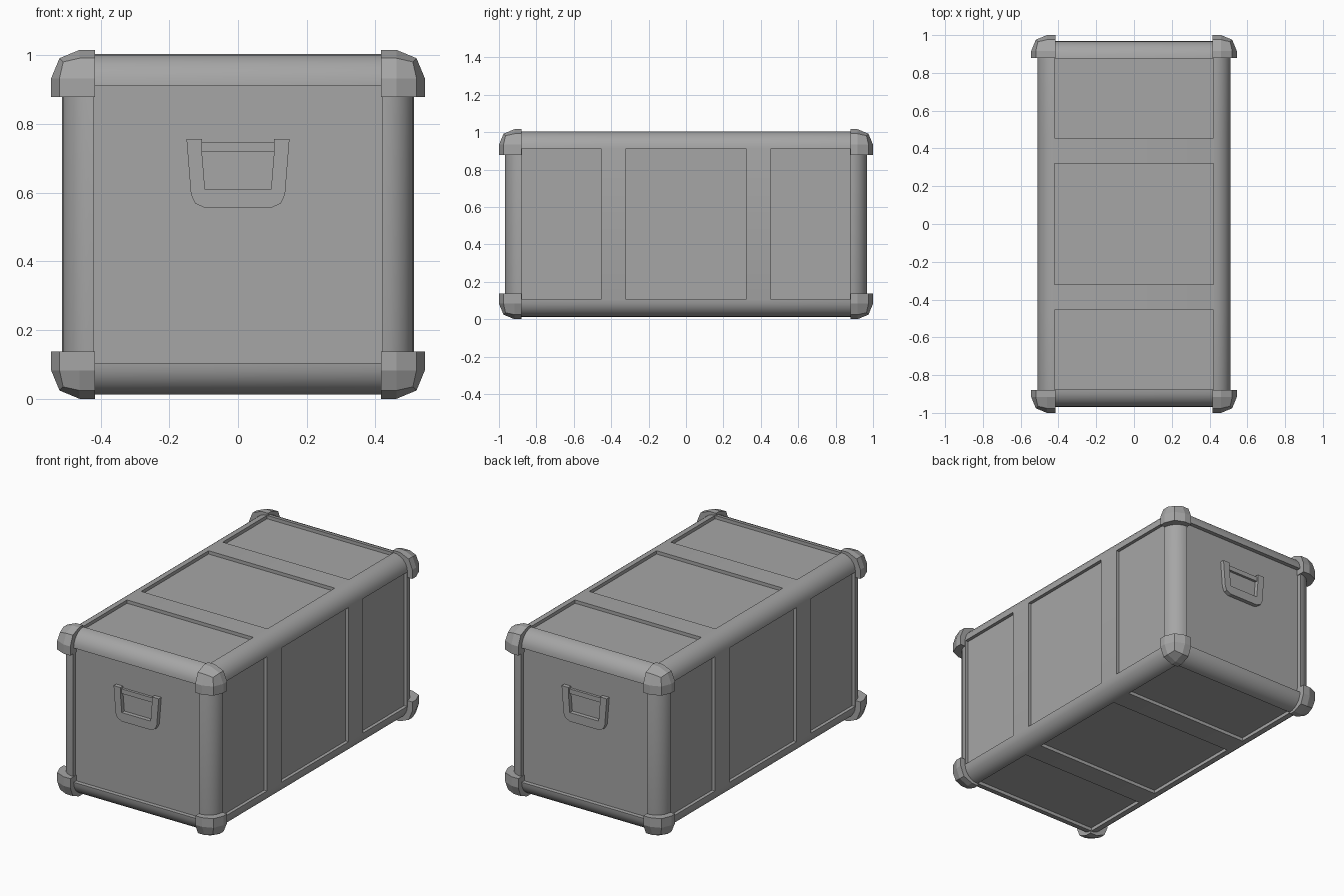
import bpy
import bmesh
from math import radians
from mathutils import Vector

MID = 0.508                      # height of the middle of the case
BODY = Vector((0.512, 0.968, 0.496))   # half sizes of the shell
CORNER_IN = Vector((0.416, 0.88, 0.37))
CORNER_OUT = Vector((0.544, 1.0, 0.508))

cube = bpy.data.objects.get("Cube")
if cube:
    bpy.data.objects.remove(cube)

grey = bpy.data.materials.new("case grey")
grey.use_nodes = True
grey.diffuse_color = (0.38, 0.38, 0.38, 1)
grey.node_tree.nodes["Principled BSDF"].inputs["Base Color"].default_value = grey.diffuse_color


def make_object(name, bm, mirror=None):
    bmesh.ops.recalc_face_normals(bm, faces=bm.faces)
    mesh = bpy.data.meshes.new(name)
    bm.to_mesh(mesh)
    bm.free()
    mesh.materials.append(grey)
    obj = bpy.data.objects.new(name, mesh)
    obj.location.z = MID
    bpy.context.collection.objects.link(obj)
    if mirror:
        mod = obj.modifiers.new("mirror", 'MIRROR')
        mod.use_axis = mirror
        mod.use_mirror_merge = False
    return obj


def box(low, high):
    bm = bmesh.new()
    bmesh.ops.create_cube(bm, size=1)
    for v in bm.verts:
        v.co = [(l + h) / 2 + c * (h - l) for l, h, c in zip(low, high, v.co)]
    return bm


# Rounded shell with sunken panels separated by two raised bands
bm = box(-BODY, BODY)
bmesh.ops.bevel(bm, geom=bm.edges[:], offset=0.092, segments=6, profile=0.5, affect='EDGES')
for y in (-0.455, -0.32, 0.32, 0.455):
    bmesh.ops.bisect_plane(bm, geom=bm.verts[:] + bm.edges[:] + bm.faces[:],
                           plane_co=(0, y, 0), plane_no=(0, 1, 0))
bm.normal_update()
panels = [f for f in bm.faces if f.calc_area() > 0.2]
ends = [f for f in panels if abs(f.normal.y) > 0.9]
sides = [f for f in panels if f not in ends]
bmesh.ops.inset_individual(bm, faces=ends, thickness=0, depth=-0.025)
bmesh.ops.inset_individual(bm, faces=sides, thickness=0, depth=-0.02)
shell = make_object("case_shell", bm)
bpy.context.view_layer.objects.active = shell
shell.select_set(True)
bpy.ops.object.shade_smooth_by_angle(angle=radians(35))
shell.select_set(False)

# Faceted corner guards, one mirrored to all eight corners
bm = box(CORNER_IN, CORNER_OUT)
tip = max(bm.verts, key=lambda v: sum(v.co))
bmesh.ops.bevel(bm, geom=list(tip.link_edges), offset=0.083, segments=2,
                profile=0.5, affect='EDGES')
make_object("corner_guards", bm, (True, True, True))

# U-shaped grip frame on both ends
half = [(0.096, 0.556), (0.125, 0.569), (0.137, 0.595), (0.15, 0.757),
        (0.105, 0.757), (0.105, 0.718), (0.096, 0.609)]
outline = half + [(-x, z) for x, z in reversed(half)]
bm = bmesh.new()
face = bm.faces.new([bm.verts.new((x, -0.968, z - MID)) for x, z in outline])
grown = bmesh.ops.extrude_face_region(bm, geom=[face], use_keep_orig=True)
back = [g for g in grown["geom"] if isinstance(g, bmesh.types.BMVert)]
bmesh.ops.translate(bm, verts=back, vec=(0, 0.04, 0))
make_object("handle_frames", bm, (False, True, False))

# Hinge bar across the top of each grip
bm = box((-0.106, -0.958, 0.718 - MID), (0.106, -0.93, 0.746 - MID))
make_object("handle_bars", bm, (False, True, False))
